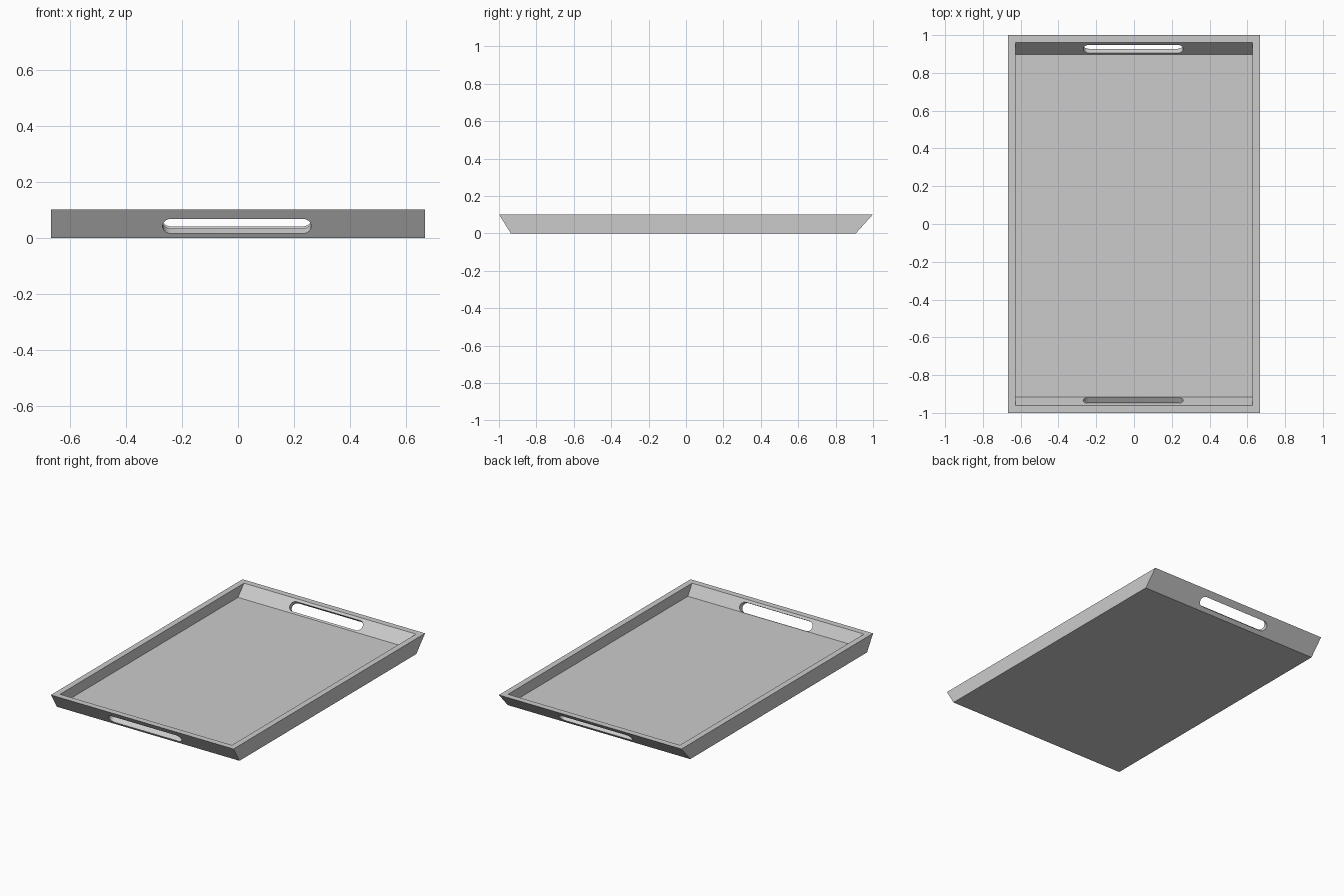
import bpy, bmesh, math
from mathutils import Vector

if "Cube" in bpy.data.objects:
    bpy.data.objects.remove(bpy.data.objects["Cube"])

HX, H, FLOOR = 0.667, 0.102, 0.032      # half width, height, floor level
WALL_X = 0.628                          # inner half width
FRONT, BACK = 0.063, 0.092              # outward lean of the end walls


def prism(name, pts, sweep):
    """Closed polygon swept along a vector."""
    bm = bmesh.new()
    face = bm.faces.new([bm.verts.new(p) for p in pts])
    ext = bmesh.ops.extrude_face_region(bm, geom=[face])
    verts = [v for v in ext["geom"] if isinstance(v, bmesh.types.BMVert)]
    bmesh.ops.translate(bm, verts=verts, vec=sweep)
    bmesh.ops.recalc_face_normals(bm, faces=bm.faces)
    me = bpy.data.meshes.new(name)
    bm.to_mesh(me)
    bm.free()
    ob = bpy.data.objects.new(name, me)
    bpy.context.collection.objects.link(ob)
    return ob


def trough(name, hx, z0, z1, inset):
    """Block with leaning ends between two heights."""
    def y(side, lean, z):
        return side * (1 - inset - lean * (1 - z / H))
    prof = [(y(-1, FRONT, z0), z0), (y(1, BACK, z0), z0),
            (y(1, BACK, z1), z1), (y(-1, FRONT, z1), z1)]
    return prism(name, [Vector((-hx, a, b)) for a, b in prof], Vector((2 * hx, 0, 0)))


def slot(name, side, lean, z, radius):
    """Rounded handle cutter, square to the leaning wall, centred on its inner face."""
    up = Vector((0, side * lean, H)).normalized()
    out = Vector((0, side * H, -lean)).normalized()
    centre = Vector((-0.004, side * (0.96 - lean * (1 - z / H)), z))
    straight, n, pts = 0.265 - radius, 10, []
    for end in (1, -1):
        for i in range(n + 1):
            a = math.pi * (i / n - 0.5) + (0 if end == 1 else math.pi)
            x = end * straight + radius * math.cos(a)
            pts.append(centre + Vector((x, 0, 0)) + up * radius * math.sin(a) - out * 0.03)
    return prism(name, pts, out * 0.1)


# Tray body with hollow and handle slots
tray = trough("tray", HX, 0, H, 0)
cutters = [
    trough("hollow_cutter", WALL_X, FLOOR, H + 0.05, 0.04),
    slot("front_handle_cutter", -1, FRONT, 0.060, 0.031),
    slot("back_handle_cutter", 1, BACK, 0.065, 0.032),
]
bpy.context.view_layer.objects.active = tray
for c in cutters:
    mod = tray.modifiers.new(c.name, 'BOOLEAN')
    mod.operation, mod.solver, mod.object = 'DIFFERENCE', 'EXACT', c
    bpy.ops.object.modifier_apply(modifier=mod.name)
    bpy.data.objects.remove(c)

# Smooth slot ends, crisp edges elsewhere
tray.select_set(True)
bpy.ops.object.shade_smooth_by_angle(angle=math.radians(30))
